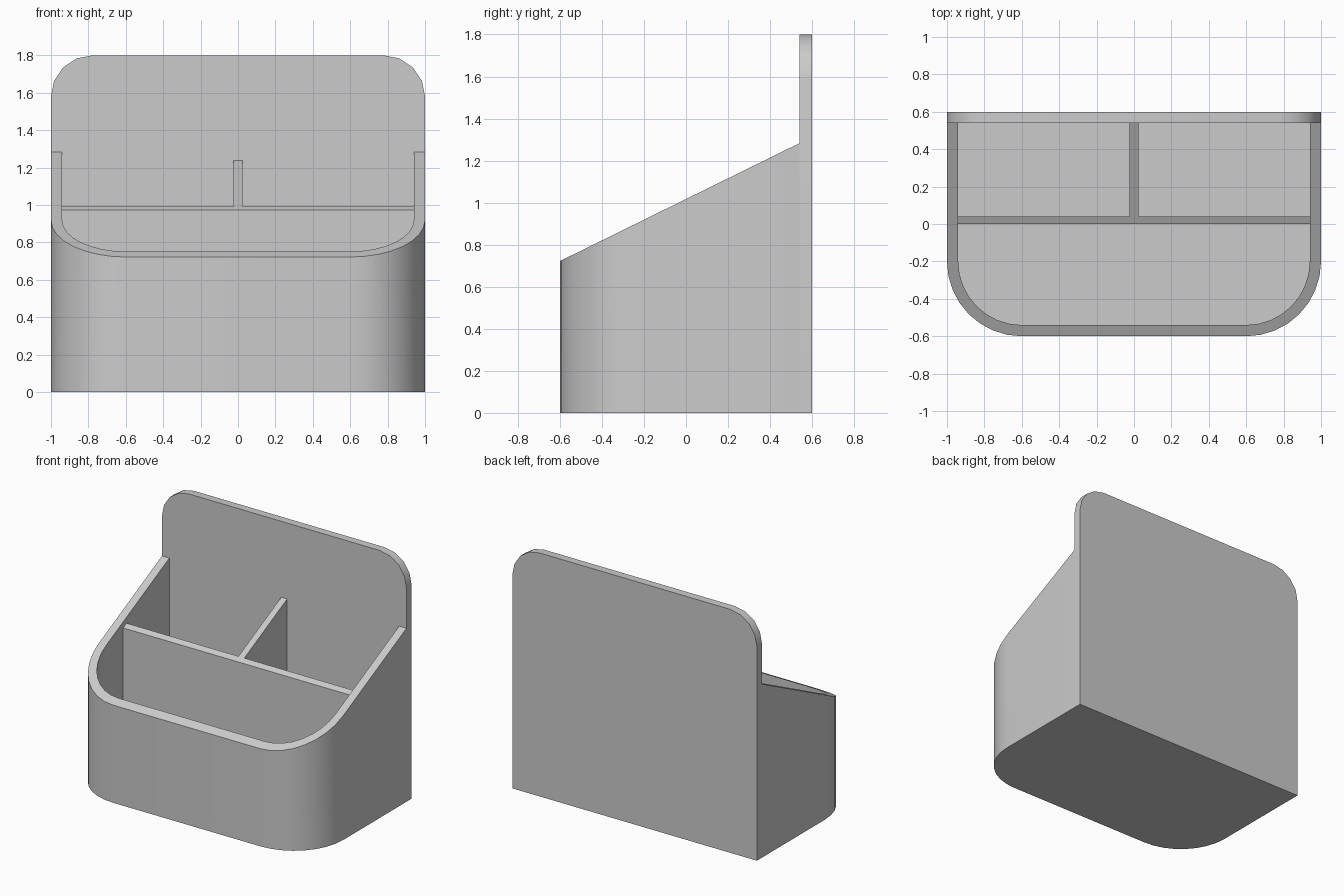
import bpy, bmesh
from math import sin, cos, pi

if "Cube" in bpy.data.objects:
    bpy.data.objects.remove(bpy.data.objects["Cube"])

WALL = 0.06
BACK = 0.54      # front face of the back panel
FLOOR = 0.06


def rim(y, drop=0.0):
    """Height of the sloping top at depth y."""
    return 0.722 + (y + 0.6) * 0.492 - drop


def arc(cx, cy, r, a0, a1, n):
    return [(cx + r * cos(a0 + (a1 - a0) * i / n),
             cy + r * sin(a0 + (a1 - a0) * i / n)) for i in range(n + 1)]


def make(name, bm):
    bmesh.ops.recalc_face_normals(bm, faces=bm.faces[:])
    mesh = bpy.data.meshes.new(name)
    bm.to_mesh(mesh)
    bm.free()
    ob = bpy.data.objects.new(name, mesh)
    bpy.context.collection.objects.link(ob)
    bpy.ops.object.select_all(action='DESELECT')
    ob.select_set(True)
    bpy.context.view_layer.objects.active = ob
    bpy.ops.object.shade_smooth_by_angle(angle=pi / 6)
    return ob


def u_path(r, half):
    """Open U outline: left back corner, round the front, right back corner."""
    return ([(-half, BACK)] + arc(-0.6, -0.2, r, pi, 1.5 * pi, 8)
            + arc(0.6, -0.2, r, 1.5 * pi, 2 * pi, 8) + [(half, BACK)])


# Tray: rounded U wall with sloping rim and a floor
bm = bmesh.new()
outer, inner = u_path(0.4, 1.0), u_path(0.4 - WALL, 1.0 - WALL)
rings = [[bm.verts.new((x, y, 0)) for x, y in outer],
         [bm.verts.new((x, y, rim(y))) for x, y in outer],
         [bm.verts.new((x, y, rim(y))) for x, y in inner],
         [bm.verts.new((x, y, FLOOR)) for x, y in inner]]
for a, b in zip(rings, rings[1:]):
    for i in range(len(outer) - 1):
        bm.faces.new((a[i], a[i + 1], b[i + 1], b[i]))
bm.faces.new(rings[0])
bm.faces.new(rings[3])
bm.faces.new([r[0] for r in rings] + [r[-1] for r in reversed(rings)])
make("tray", bm)

# Back panel: tall plate with rounded top corners
bm = bmesh.new()
profile = ([(-1, 0), (1, 0)] + arc(0.78, 1.58, 0.22, 0, pi / 2, 4)
           + arc(-0.78, 1.58, 0.22, pi / 2, pi, 4))
face = bm.faces.new([bm.verts.new((x, BACK, z)) for x, z in profile])
ext = bmesh.ops.extrude_face_region(bm, geom=[face], use_keep_orig=True)
for v in ext["geom"]:
    if isinstance(v, bmesh.types.BMVert):
        v.co.y = 0.6
make("back_panel", bm)


# Dividers: boards whose tops follow the slope, just below the rim
def divider(name, half, y0, y1):
    bm = bmesh.new()
    bmesh.ops.create_cube(bm, size=2)
    for v in bm.verts:
        y = y0 if v.co.y < 0 else y1
        v.co = (v.co.x * half, y, rim(y, 0.044) if v.co.z > 0 else FLOOR)
    make(name, bm)


divider("cross_divider", 1.0 - WALL, 0.0, 0.04)
divider("centre_divider", 0.024, 0.04, BACK)
